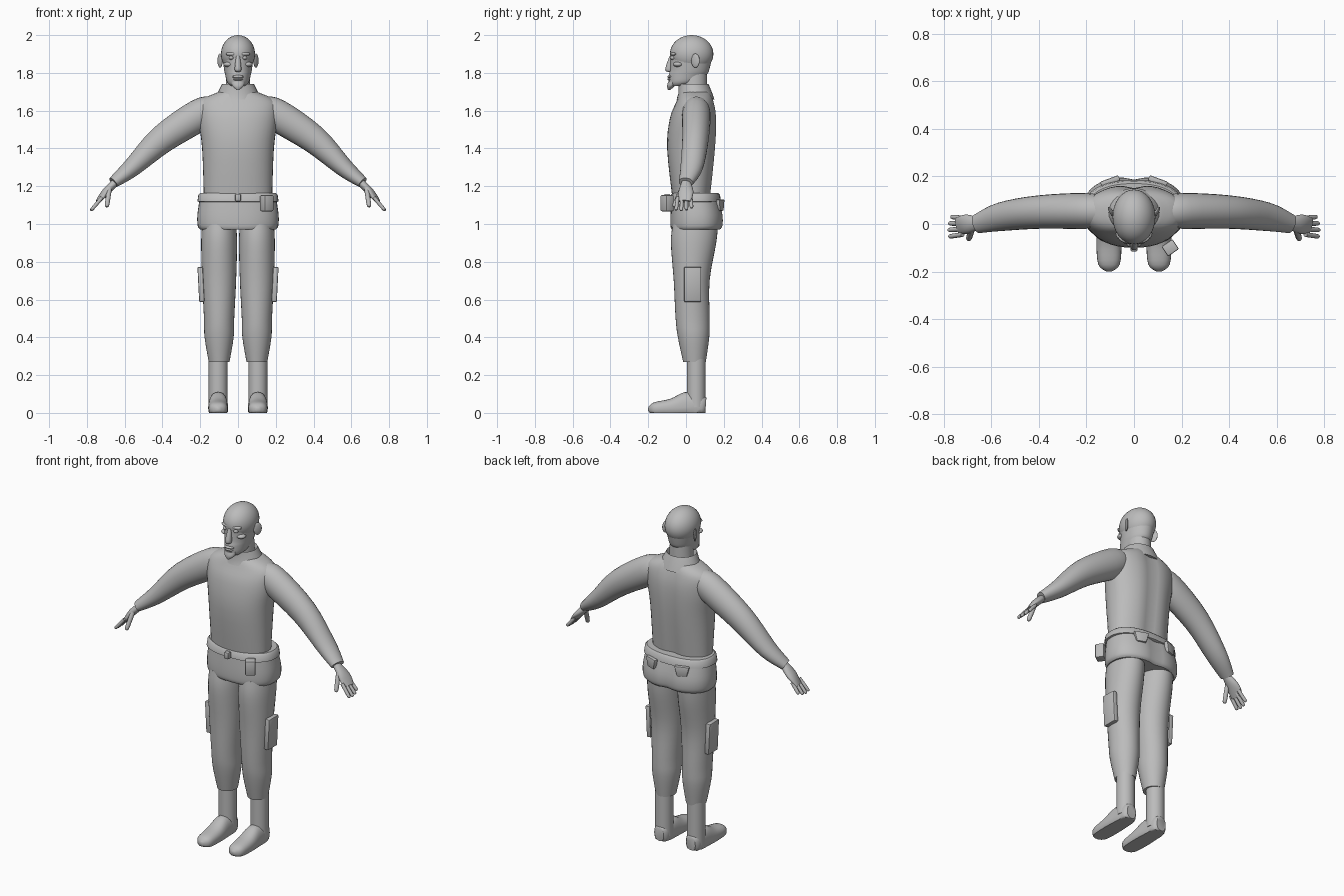
import bpy, bmesh, math
from mathutils import Vector, Matrix

if "Cube" in bpy.data.objects:
    bpy.data.objects.remove(bpy.data.objects["Cube"])

colour = (0.5, 0.5, 0.5, 1)
grey = bpy.data.materials.new("plain_grey")
grey.use_nodes = True
grey.diffuse_color = colour
grey.node_tree.nodes["Principled BSDF"].inputs["Base Color"].default_value = colour


def finish(name, bm, mirror):
    """Turn a bmesh into a smooth shaded object, optionally mirrored across x."""
    bmesh.ops.recalc_face_normals(bm, faces=bm.faces)
    mesh = bpy.data.meshes.new(name)
    bm.to_mesh(mesh)
    bm.free()
    mesh.materials.append(grey)
    part = bpy.data.objects.new(name, mesh)
    bpy.context.collection.objects.link(part)
    bpy.ops.object.select_all(action="DESELECT")
    bpy.context.view_layer.objects.active = part
    part.select_set(True)
    bpy.ops.object.shade_smooth_by_angle(angle=math.radians(40))
    if mirror:
        modifier = part.modifiers.new("Mirror", "MIRROR")
        modifier.use_mirror_merge = False


def smooth_rows(rows, steps):
    """Add rows in between, along a smooth curve through the given ones."""
    rows = [Vector(row) for row in rows]
    padded = [rows[0], *rows, rows[-1]]
    result = []
    for before, start, end, after in zip(padded, padded[1:], padded[2:], padded[3:]):
        leave, arrive = (end - before) / 2, (after - start) / 2
        for step in range(steps):
            t = step / steps
            ease = t * t * (3 - 2 * t)
            bend = leave * t * (1 - t) ** 2 - arrive * t * t * (1 - t)
            result.append(start.lerp(end, ease) + bend)
    return result + [rows[-1]]


def skin(name, rings, mirror):
    """Join rings of points with faces and close both ends."""
    bm = bmesh.new()
    loops = [[bm.verts.new(point) for point in ring] for ring in rings]
    for lower, upper in zip(loops, loops[1:]):
        for k in range(len(lower)):
            bm.faces.new((lower[k - 1], lower[k], upper[k], upper[k - 1]))
    bm.faces.new(loops[0])
    bm.faces.new(loops[-1])
    finish(name, bm, mirror)


def oval(sides, power):
    """Unit oval; a power below one makes it squarer."""
    for k in range(sides):
        angle = math.tau * k / sides
        yield [math.copysign(abs(f(angle)) ** power, f(angle)) for f in (math.cos, math.sin)]


def column(name, rows, x=0, steps=4, sides=32, power=1, groove=0, mirror=False):
    """Stack level ovals: height, y, half width, half depth. A groove marks the spine."""
    rings = []
    for z, y, width, depth in smooth_rows(rows, steps):
        ring = []
        for u, v in oval(sides, power):
            dent = groove * math.exp(-(u * width / 0.04) ** 2) if v > 0 else 0
            ring.append((x + u * width, y + v * depth - dent, z))
        rings.append(ring)
    skin(name, rings, mirror)


def limb(name, rows, sides=24, power=1, steps=4):
    """Sweep ovals square to a path: x, y, z, half width, half height; both sides."""
    rows = smooth_rows(rows, steps)
    rings = []
    for i, row in enumerate(rows):
        ahead = rows[min(i + 1, len(rows) - 1)] - rows[max(i - 1, 0)]
        along = Vector(ahead[:3])
        side = along.cross(Vector((0, 0, 1))).normalized()
        up = side.cross(along).normalized()
        ring = [Vector(row[:3]) + side * row[3] * u + up * row[4] * v for u, v in oval(sides, power)]
        for point in ring:
            point.z = max(point.z, 0)
        rings.append(ring)
    skin(name, rings, True)


def digit(name, root, tip, radius):
    """A finger or thumb with a rounded tip."""
    root, tip = Vector(root), Vector(tip)
    shape = ((0, 1), (0.5, 1), (0.9, 0.9), (1, 0.4))
    limb(name, [(*root.lerp(tip, t), radius * r, radius * r) for t, r in shape], sides=10)


def place(bm, location, turn, lean=0):
    bm.transform(Matrix.Translation(location) @ Matrix.Rotation(turn, 4, "Z") @ Matrix.Rotation(lean, 4, "Y"))


def box(name, location, size, turn=0, lean=0, taper=1, mirror=False):
    """Box with rounded edges; the taper narrows its lower end."""
    bm = bmesh.new()
    bmesh.ops.create_cube(bm, size=1)
    for vert in bm.verts:
        if vert.co.z < 0:
            vert.co.x *= taper
    bmesh.ops.scale(bm, vec=size, verts=bm.verts)
    bmesh.ops.bevel(bm, geom=bm.edges[:], offset=0.006, segments=2, affect="EDGES", profile=0.5)
    place(bm, location, turn, lean)
    finish(name, bm, mirror)


def ball(name, location, size, turn=0, mirror=True):
    bm = bmesh.new()
    bmesh.ops.create_uvsphere(bm, u_segments=32, v_segments=20, radius=1)
    bmesh.ops.scale(bm, vec=size, verts=bm.verts)
    place(bm, location, turn)
    finish(name, bm, mirror)


# Sweater
column("torso", [(1.12, .03, .18, .1), (1.4, .03, .19, .13), (1.56, .04, .21, .125),
                 (1.65, .05, .2, .1), (1.7, .05, .1, .08)], power=.9, groove=.015, sides=40)
column("collar", [(1.66, .05, .12, .1), (1.69, .05, .11, .09), (1.74, .04, .085, .08),
                  (1.7, .04, .07, .07)], steps=1)
limb("sleeve", [(.12, .05, 1.62, .06, .06), (.2, .055, 1.58, .075, .085), (.4, .05, 1.45, .07, .075),
                (.56, .03, 1.3, .06, .05), (.66, 0, 1.22, .04, .03)])

# Hands
limb("palm", [(.64, 0, 1.23, .02, .02), (.7, 0, 1.17, .04, .02), (.74, -.01, 1.12, .035, .01)])
for i, finger in enumerate(("little", "ring", "middle", "index")):
    y = .025 - .023 * i
    reach = (.8, .95, 1, .95)[i]
    digit(finger + "_finger", (.72, y, 1.14), (.72 + .06 * reach, y * 1.2, 1.14 - .07 * reach), .01)
digit("thumb", (.68, -.02, 1.19), (.695, -.065, 1.09), .013)

# Tunic skirt, belt and what hangs on it
column("skirt", [(.97, .055, .2, .13), (.99, .058, .213, .14), (1.05, .058, .215, .14),
                 (1.15, .05, .2, .125)], power=.85, groove=.014, sides=40)
column("belt", [(1.115, .05, .2, .125), (1.12, .05, .215, .135), (1.155, .05, .21, .13),
                (1.165, .05, .2, .12)], power=.85, sides=40, steps=1)
box("buckle", (0, -.1, 1.14), (.03, .03, .04))
box("belt_pouch", (.152, -.1, 1.11), (.056, .05, .085), turn=.6)
box("back_flap", (.1, .18, 1.1), (.085, .024, .06), turn=-.35, taper=.65, mirror=True)

# Trousers with thigh pockets
column("trouser_leg", [(1, .05, .09, .12), (.9, .04, .095, .12), (.7, .03, .09, .095), (.5, .035, .08, .09),
                       (.4, .04, .077, .083), (.27, .045, .055, .06)], x=.1, mirror=True)
box("thigh_pocket", (.196, .035, .68), (.028, .09, .185), lean=.05, mirror=True)

# Boots
column("boot_shaft", [(.03, .054, .05, .05), (.3, .054, .05, .05)], x=.105, mirror=True)
foot = [(.105, .04, .03, .04), (.08, .04, .045, .06), (0, .03, .05, .08), (-.08, .025, .053, .05),
        (-.17, .02, .045, .035), (-.2, .02, .01, .01)]
limb("boot_foot", [(.105, *row) for row in foot], power=.85)

# Head
column("neck", [(1.66, .045, .07, .066), (1.82, .04, .06, .07)])
ball("cranium", (0, .03, 1.9), (.09, .115, .1), mirror=False)
column("jaw", [(1.73, -.04, .035, .04), (1.75, -.012, .057, .078), (1.79, .01, .068, .1),
               (1.82, .02, .074, .104), (1.9, .03, .085, .112)])
column("chin_beard", [(1.71, -.09, .006, .006), (1.73, -.08, .03, .02), (1.755, -.07, .036, .024)])

# Face
column("nose", [(1.89, -.077, .01, .01), (1.82, -.09, .018, .02), (1.805, -.085, .01, .01)])
ball("brow", (.036, -.066, 1.9), (.03, .014, .01), turn=.3)
ball("eye", (.035, -.068, 1.88), (.013, .015, .011))
ball("cheekbone", (.05, -.042, 1.845), (.027, .026, .014), turn=.5)
ball("upper_lip", (0, -.083, 1.78), (.03, .016, .009), mirror=False)
ball("lower_lip", (0, -.084, 1.766), (.026, .015, .007), mirror=False)
ball("ear", (.095, .05, 1.865), (.008, .025, .037), turn=-.5)
